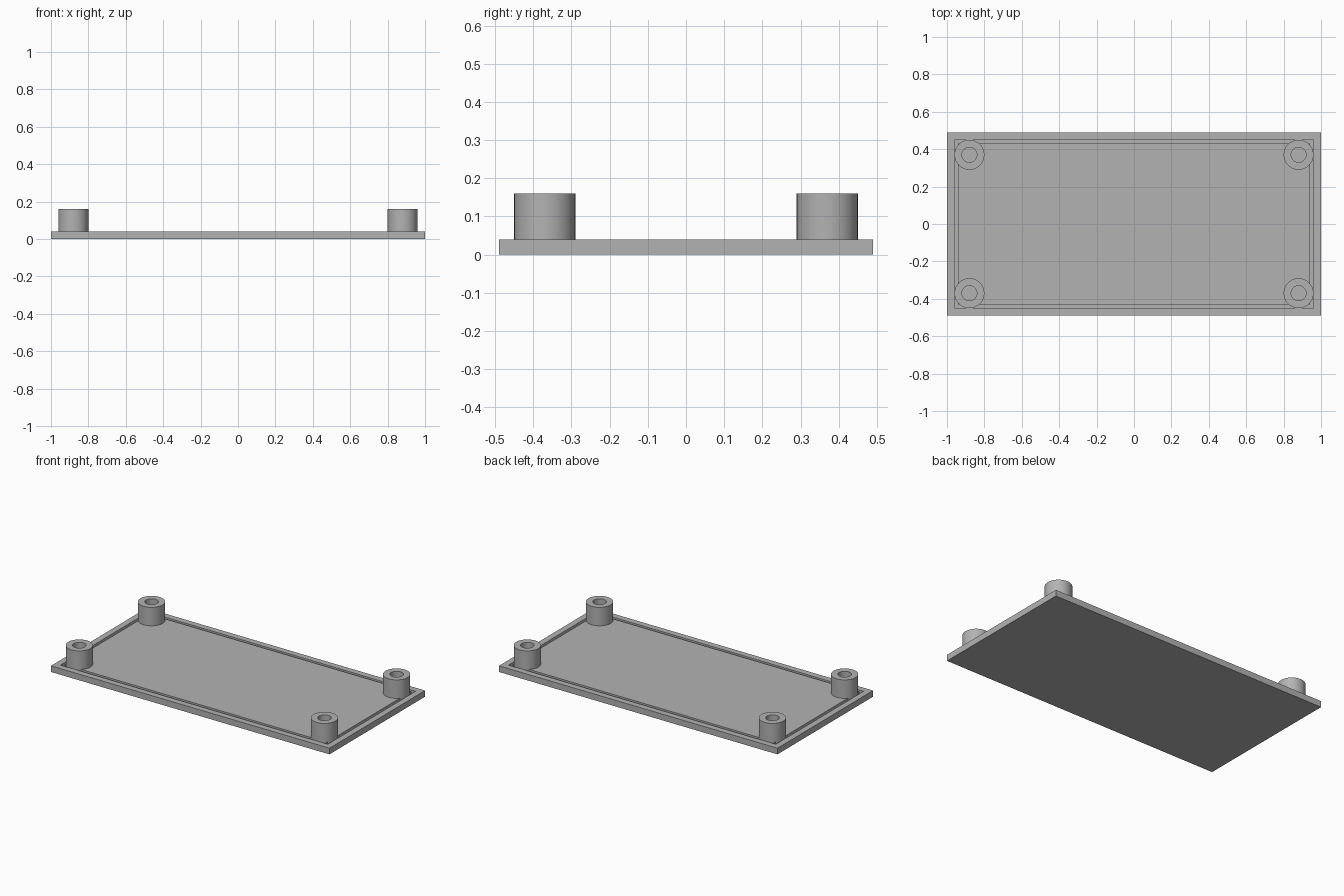
import bpy, bmesh
from math import cos, sin, tau, radians

if "Cube" in bpy.data.objects:
    bpy.data.objects.remove(bpy.data.objects["Cube"])

grey = bpy.data.materials.new("plain grey")
grey.use_nodes = True
colour = (0.45, 0.45, 0.45, 1)
grey.diffuse_color = colour
grey.node_tree.nodes["Principled BSDF"].inputs["Base Color"].default_value = colour


def finish(bm, name, smooth=False):
    bmesh.ops.recalc_face_normals(bm, faces=bm.faces)
    mesh = bpy.data.meshes.new(name)
    bm.to_mesh(mesh)
    bm.free()
    mesh.materials.append(grey)
    obj = bpy.data.objects.new(name, mesh)
    bpy.context.collection.objects.link(obj)
    if smooth:
        bpy.ops.object.select_all(action="DESELECT")
        obj.select_set(True)
        bpy.context.view_layer.objects.active = obj
        bpy.ops.object.shade_smooth_by_angle(angle=radians(30))
    return obj


def skin(bm, rings, closed=False):
    """Join successive vertex rings with quads."""
    pairs = list(zip(rings, rings[1:]))
    if closed:
        pairs.append((rings[-1], rings[0]))
    for a, b in pairs:
        n = len(a)
        for i in range(n):
            j = (i + 1) % n
            bm.faces.new((a[i], a[j], b[j], b[i]))


HALF_X, HALF_Y, TOP = 1.0, 0.49, 0.04
RIM, GROOVE, FLOOR = 0.04, 0.02, 0.02

# Base plate with a narrow groove running inside its rim
bm = bmesh.new()
rings = []
for inset, z in ((0, 0), (0, TOP), (RIM, TOP), (RIM, FLOOR),
                 (RIM + GROOVE, FLOOR), (RIM + GROOVE, TOP)):
    x, y = HALF_X - inset, HALF_Y - inset
    rings.append([bm.verts.new((sx * x, sy * y, z))
                  for sx, sy in ((-1, -1), (1, -1), (1, 1), (-1, 1))])
skin(bm, rings)
bm.faces.new(rings[0])
bm.faces.new(rings[-1])
finish(bm, "base_plate")

# Hollow round posts at the four corners
SIDES = 48
for sx, side in ((-1, "right"), (1, "left")):
    for sy, end in ((-1, "front"), (1, "back")):
        bm = bmesh.new()
        rings = [[bm.verts.new((sx * 0.88 + r * cos(tau * i / SIDES),
                                sy * 0.37 + r * sin(tau * i / SIDES), z))
                  for i in range(SIDES)]
                 for r, z in ((0.08, FLOOR), (0.08, 0.16), (0.04, 0.16), (0.04, FLOOR))]
        skin(bm, rings, closed=True)
        finish(bm, f"{end}_{side}_post", smooth=True)
